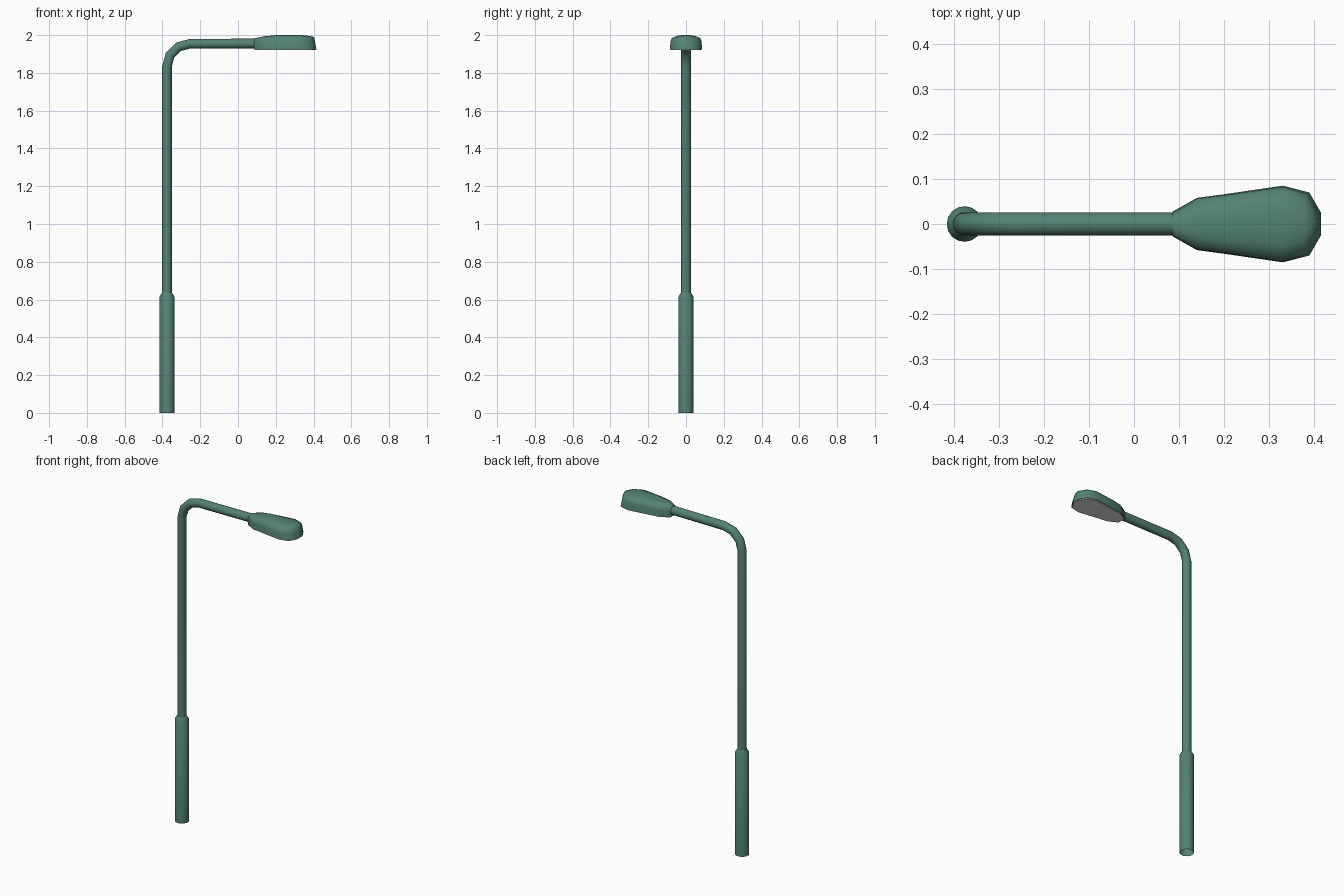
import bpy, bmesh, math
from mathutils import Vector

if "Cube" in bpy.data.objects:
    bpy.data.objects.remove(bpy.data.objects["Cube"])


def material(name, rgb):
    m = bpy.data.materials.new(name)
    m.diffuse_color = (*rgb, 1)
    m.use_nodes = True
    m.node_tree.nodes["Principled BSDF"].inputs["Base Color"].default_value = m.diffuse_color
    return m


green = material("green paint", (0.088, 0.225, 0.175))
white = material("white lens", (0.95, 0.91, 0.91))


def loft(name, rings, mats, angle, cap_start=True):
    """Skin a list of closed rings and cap the ends."""
    bm = bmesh.new()
    vs = [[bm.verts.new(p) for p in r] for r in rings]
    n = len(vs[0])
    for a, b in zip(vs, vs[1:]):
        for i in range(n):
            j = (i + 1) % n
            bm.faces.new((a[i], a[j], b[j], b[i]))
    if cap_start:
        bm.faces.new(vs[0][::-1])
    bm.faces.new(vs[-1])
    bmesh.ops.recalc_face_normals(bm, faces=bm.faces)
    me = bpy.data.meshes.new(name)
    bm.to_mesh(me)
    bm.free()
    ob = bpy.data.objects.new(name, me)
    bpy.context.collection.objects.link(ob)
    for m in mats:
        me.materials.append(m)
    bpy.context.view_layer.objects.active = ob
    ob.select_set(True)
    bpy.ops.object.shade_smooth_by_angle(angle=math.radians(angle))
    ob.select_set(False)
    return ob


def tube(name, path, sides=16):
    """Open-bottomed round tube along (x, z, radius, tilt); tilt 0 is up, 90 is along +x."""
    rings = []
    for x, z, r, tilt in path:
        t = math.radians(tilt)
        u = Vector((math.cos(t), 0, -math.sin(t)))
        rings.append([Vector((x, 0, z)) + r * (math.cos(a) * u + math.sin(a) * Vector((0, 1, 0)))
                      for a in (2 * math.pi * i / sides for i in range(sides))])
    return loft(name, rings, [green], 50, cap_start=False)


PX = -0.376
# wide base sleeve with tapered shoulder
tube("base_sleeve", [(PX, 0, .0395, 0), (PX, .615, .0395, 0), (PX, .637, .026, 0)])

# pole, bend and arm
R = 0.12
path = [(PX, .6, .0255, 0)]
for k in range(4):
    t = math.radians(30 * k)
    path.append((PX + R * (1 - math.cos(t)), 1.834 + R * math.sin(t), .0255, 30 * k))
path.append((0.10, 1.956, .0255, 90))
tube("pole_and_arm", path)

# lamp head: cross-sections along x (x, half width, top height)
ZB = 1.925
sections = [(.085, .027, 1.983), (.14, .058, 1.994), (.20, .066, 2.0),
            (.33, .085, 2.0), (.389, .070, 1.996), (.415, .025, 1.990)]
profile = [(1, 0), (.97, .55), (.88, .80), (.55, .95), (.2, 1)]
half = profile + [(-y, z) for y, z in reversed(profile)]
rings = []
for x, w, zt in sections:
    lean = .012 if x > .38 else 0
    rings.append([(x - lean * f, w * y, ZB + (zt - ZB) * f) for y, f in half])
head = loft("lamp_head", rings, [green, white], 65)

# lens: merge the flat underside, inset it and push it out as a thin white plate
bm = bmesh.new()
bm.from_mesh(head.data)
bm.normal_update()
under = [f for f in bm.faces if f.normal.z < -.95]
face = bmesh.ops.dissolve_faces(bm, faces=under)["region"][0]
bmesh.ops.inset_region(bm, faces=[face], thickness=.004)
plate_sides = bmesh.ops.inset_region(bm, faces=[face], thickness=.0005, depth=.004)["faces"]
for f in [face, *plate_sides]:
    f.material_index = 1
    f.smooth = False
bm.to_mesh(head.data)
bm.free()
